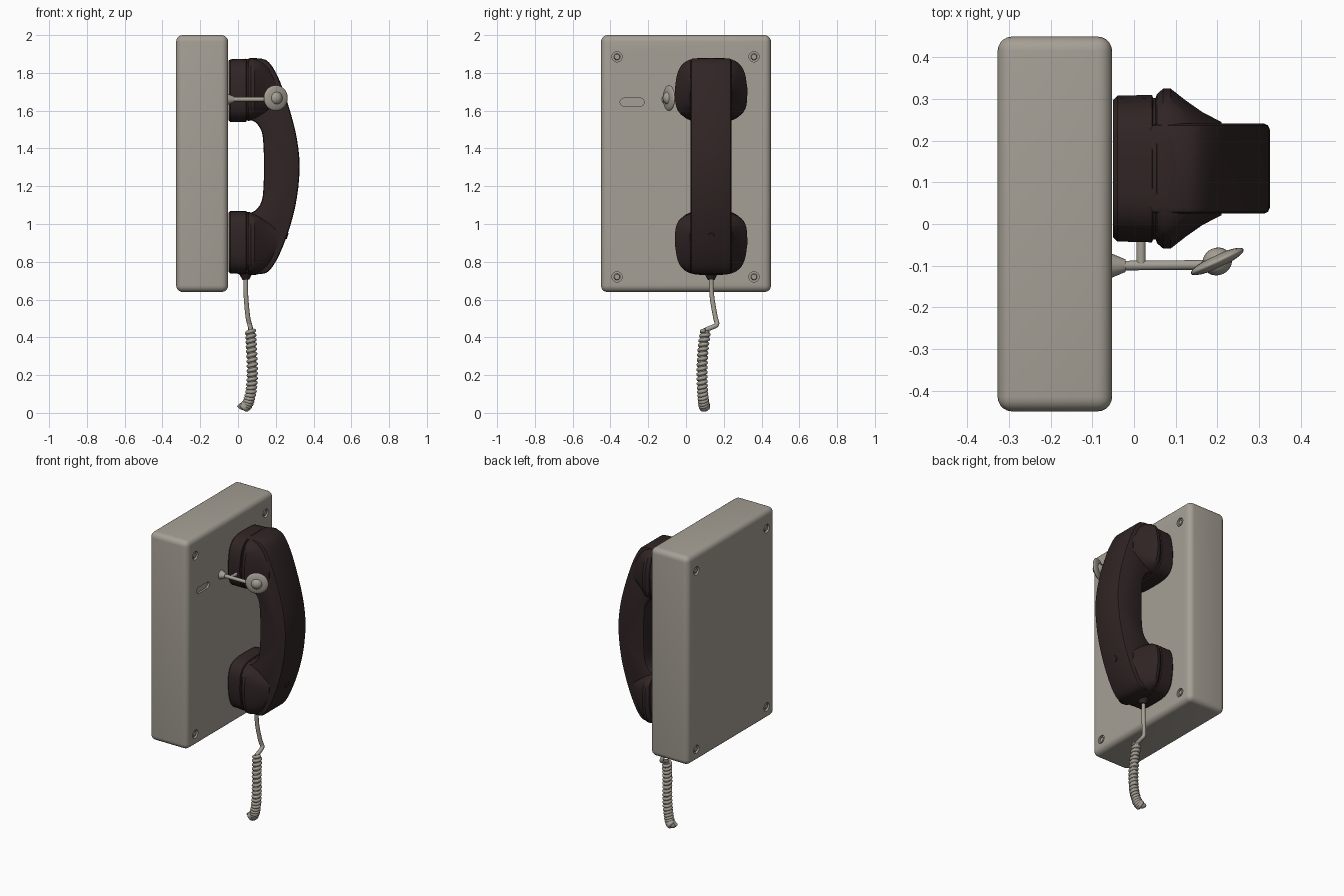
import bpy, bmesh, math
from mathutils import Vector, Matrix

cube = bpy.data.objects.get("Cube")
if cube:
    bpy.data.objects.remove(cube, do_unlink=True)


def material(name, rgb):
    m = bpy.data.materials.new(name)
    m.use_nodes = True
    m.diffuse_color = (*rgb, 1)
    bsdf = m.node_tree.nodes["Principled BSDF"]
    bsdf.inputs["Base Color"].default_value = (*rgb, 1)
    bsdf.inputs["Roughness"].default_value = 0.6
    return m


GREY = material("warm grey", (0.38, 0.35, 0.30))
DARK = material("dark brown", (0.030, 0.018, 0.018))
YC = 0.133          # centre line of the handset
MID = 1.305         # height of the handset middle


def select(ob):
    bpy.ops.object.select_all(action='DESELECT')
    ob.select_set(True)
    bpy.context.view_layer.objects.active = ob


def smooth(ob, angle=35):
    select(ob)
    bpy.ops.object.shade_smooth_by_angle(angle=math.radians(angle))


def finish(name, bm, mat, angle=35):
    bmesh.ops.recalc_face_normals(bm, faces=bm.faces)
    me = bpy.data.meshes.new(name)
    bm.to_mesh(me)
    bm.free()
    me.materials.append(mat)
    ob = bpy.data.objects.new(name, me)
    bpy.context.collection.objects.link(ob)
    smooth(ob, angle)
    return ob


def add_rod(bm, p, q, r1, r2=None, segs=20):
    p, q = Vector(p), Vector(q)
    d = q - p
    mat = Matrix.Translation((p + q) / 2) @ d.to_track_quat('Z', 'Y').to_matrix().to_4x4()
    bmesh.ops.create_cone(bm, cap_ends=True, segments=segs, radius1=r1,
                          radius2=r1 if r2 is None else r2, depth=d.length, matrix=mat)


def rod(name, p, q, r1, r2=None, mat=GREY):
    bm = bmesh.new()
    add_rod(bm, p, q, r1, r2)
    return finish(name, bm, mat)


def catmull(points, steps=6):
    pts = [Vector(p) for p in points]
    ext = [2 * pts[0] - pts[1]] + pts + [2 * pts[-1] - pts[-2]]
    out = []
    for a, b, c, d in zip(ext, ext[1:], ext[2:], ext[3:]):
        for i in range(steps):
            t = i / steps
            out.append(0.5 * (2 * b + (c - a) * t + (2 * a - 5 * b + 4 * c - d) * t ** 2
                              + (3 * b - a - 3 * c + d) * t ** 3))
    return out + [pts[-1]]


def tube(name, points, radius, mat=GREY, res=3):
    cu = bpy.data.curves.new(name, 'CURVE')
    cu.dimensions = '3D'
    cu.bevel_depth = radius
    cu.bevel_resolution = res
    cu.use_fill_caps = True
    sp = cu.splines.new('POLY')
    sp.points.add(len(points) - 1)
    for sp_pt, p in zip(sp.points, points):
        sp_pt.co = (*p, 1)
    cu.materials.append(mat)
    ob = bpy.data.objects.new(name, cu)
    bpy.context.collection.objects.link(ob)
    select(ob)
    bpy.ops.object.convert(target='MESH')
    smooth(bpy.context.object, 50)


# Wall box with rounded edges
bm = bmesh.new()
bmesh.ops.create_cube(bm, size=1)
bmesh.ops.scale(bm, vec=(0.275, 0.9, 1.36), verts=bm.verts)
bmesh.ops.translate(bm, vec=(-0.19, 0, 1.32), verts=bm.verts)
bmesh.ops.bevel(bm, geom=bm.edges[:], offset=0.035, segments=5, profile=0.5, affect='EDGES')
box = finish("wall_box", bm, GREY)

# Recesses for the screws and the slot
FRONT, BACK = -0.0525, -0.3275
screws = [(y, z) for y in (-0.365, 0.36) for z in (0.72, 1.885)]
bm = bmesh.new()
for y, z in screws:
    for x in (FRONT, BACK):
        add_rod(bm, (x - 0.014, y, z), (x + 0.014, y, z), 0.027)
cutters = [finish("screw_cutter", bm, GREY)]
bm = bmesh.new()
ring = []
for i in range(24):
    a = 2 * math.pi * (i + 0.5) / 24
    shift = 0.043 if math.cos(a) > 0 else -0.043
    ring.append(bm.verts.new((FRONT - 0.012, -0.285 + shift + 0.021 * math.cos(a),
                              1.645 + 0.021 * math.sin(a))))
face = bm.faces.new(ring)
top = bmesh.ops.extrude_face_region(bm, geom=[face])
bmesh.ops.translate(bm, vec=(0.03, 0, 0), verts=[v for v in top["geom"] if isinstance(v, bmesh.types.BMVert)])
cutters.append(finish("slot_cutter", bm, GREY))
for cutter in cutters:
    cutter.hide_render = True
    mod = box.modifiers.new("recess", 'BOOLEAN')
    mod.operation = 'DIFFERENCE'
    mod.object = cutter
    select(box)
    bpy.ops.object.modifier_move_to_index(modifier=mod.name, index=0)
    bpy.ops.object.modifier_apply(modifier=mod.name)
    bpy.data.objects.remove(cutter, do_unlink=True)
smooth(box)

# Screw heads
for y, z in screws:
    for x, s in ((FRONT, 1), (BACK, -1)):
        rod("box_screw", (x - s * 0.02, y, z), (x - s * 0.003, y, z), 0.019, 0.014)

# Handset grip: curved side profile, extruded across
outer = catmull([(0.04, 1.872), (0.11, 1.877), (0.165, 1.855), (0.22, 1.76), (0.275, 1.6),
                 (0.312, 1.45), (0.326, MID), (0.312, 1.14), (0.275, 0.985), (0.22, 0.84),
                 (0.165, 0.752), (0.11, 0.735), (0.04, 0.74)], 3)
inner = catmull([(0.04, 1.055), (0.09, 1.07), (0.125, 1.12), (0.135, 1.2), (0.137, MID),
                 (0.135, 1.41), (0.125, 1.49), (0.09, 1.54), (0.04, 1.555)], 3)
bm = bmesh.new()
face = bm.faces.new([bm.verts.new((p[0], YC - 0.108, p[1])) for p in outer + inner])
top = bmesh.ops.extrude_face_region(bm, geom=[face])
bmesh.ops.translate(bm, vec=(0, 0.216, 0), verts=[v for v in top["geom"] if isinstance(v, bmesh.types.BMVert)])
rims = [e for e in bm.edges if abs(e.verts[0].co.y - e.verts[1].co.y) < 1e-4]
bmesh.ops.bevel(bm, geom=rims, offset=0.014, segments=2, profile=0.5, affect='EDGES')
finish("handset_grip", bm, DARK)


# Ear and mouth pieces: rounded cups tapering into the grip
def cup(name, flip):
    rings = [(-0.05, 0.165, 1.864, 1.55), (-0.04, 0.175, 1.872, 1.54), (0.043, 0.177, 1.875, 1.54),
             (0.046, 0.170, 1.869, 1.547), (0.052, 0.170, 1.869, 1.547), (0.055, 0.179, 1.876, 1.545),
             (0.07, 0.192, 1.88, 1.55), (0.088, 0.192, 1.88, 1.553), (0.125, 0.163, 1.872, 1.57),
             (0.165, 0.135, 1.845, 1.59), (0.21, 0.112, 1.765, 1.62)]
    bm = bmesh.new()
    loops = []
    for x, half, z_out, z_in in rings:
        loop = []
        for i in range(40):
            a = 2 * math.pi * i / 40
            c, s = math.cos(a), math.sin(a)
            u = math.copysign(abs(c) ** 0.55, c)
            v = math.copysign(abs(s) ** 0.55, s)
            z = (z_out + z_in) / 2 + v * (z_out - z_in) / 2
            y = YC + half * u * (1 - 0.1 * max(v, 0))
            loop.append(bm.verts.new((x, y, 2 * MID - z if flip else z)))
        loops.append(loop)
    for a, b in zip(loops, loops[1:]):
        for i in range(40):
            j = (i + 1) % 40
            bm.faces.new((a[i], a[j], b[j], b[i]))
    bm.faces.new(loops[0])
    bm.faces.new(loops[-1])
    finish(name, bm, DARK, 30)


cup("ear_piece", False)
cup("mouth_piece", True)
rod("grip_screw", (0.235, YC, 0.945), (0.263, YC, 0.935), 0.02, 0.017, DARK)
rod("cord_collar", (0.04, YC, 0.75), (0.042, YC, 0.705), 0.042, 0.018, DARK)

# Straight cord
tube("cord", catmull([(0.04, YC, 0.73), (0.042, 0.137, 0.62), (0.052, 0.155, 0.51), (0.062, 0.163, 0.468),
                      (0.066, 0.13, 0.45), (0.066, 0.1, 0.435), (0.066, 0.102, 0.40)]), 0.0125)

# Coiled cord: a core with a helix wound round it
core = catmull([(0.066, 0.103, 0.435), (0.072, 0.09, 0.33), (0.076, 0.085, 0.22),
                (0.07, 0.087, 0.12), (0.052, 0.094, 0.05), (0.032, 0.1, 0.03)], 60)
tube("coil_core", core[::10], 0.022)
helix = []
for i, p in enumerate(core):
    d = (core[min(i + 1, len(core) - 1)] - core[max(i - 1, 0)]).normalized()
    side = d.cross(Vector((0, 1, 0))).normalized()
    a = 2 * math.pi * i / 14
    helix.append(p + 0.02 * (side * math.cos(a) + d.cross(side) * math.sin(a)))
tube("coil", helix, 0.0105, res=2)
tube("cord_end", catmull([(0.036, 0.1, 0.03), (0.02, 0.1, 0.03), (0.004, 0.1, 0.045)]), 0.014)

# Cradle hook: flared base, arm, cross bar and paddle
HZ = 1.66
rod("hook_base", (-0.056, -0.1, HZ), (-0.02, -0.1, HZ), 0.03, 0.015)
rod("hook_arm", (-0.04, -0.1, HZ), (0.18, -0.098, HZ), 0.0115)
rod("hook_bar", (0.017, -0.1, HZ), (0.017, 0.0, HZ), 0.011)
for name, size in (("hook_paddle", (0.07, 0.016, 0.068)), ("hook_boss", (0.036, 0.033, 0.036))):
    bm = bmesh.new()
    place = Matrix.Translation((0.2, -0.09, HZ + 0.007)) @ Matrix.Rotation(math.radians(25), 4, 'Z')
    bmesh.ops.create_uvsphere(bm, u_segments=24, v_segments=14, radius=1,
                              matrix=place @ Matrix.Diagonal((*size, 1)))
    finish(name, bm, GREY, 60)
